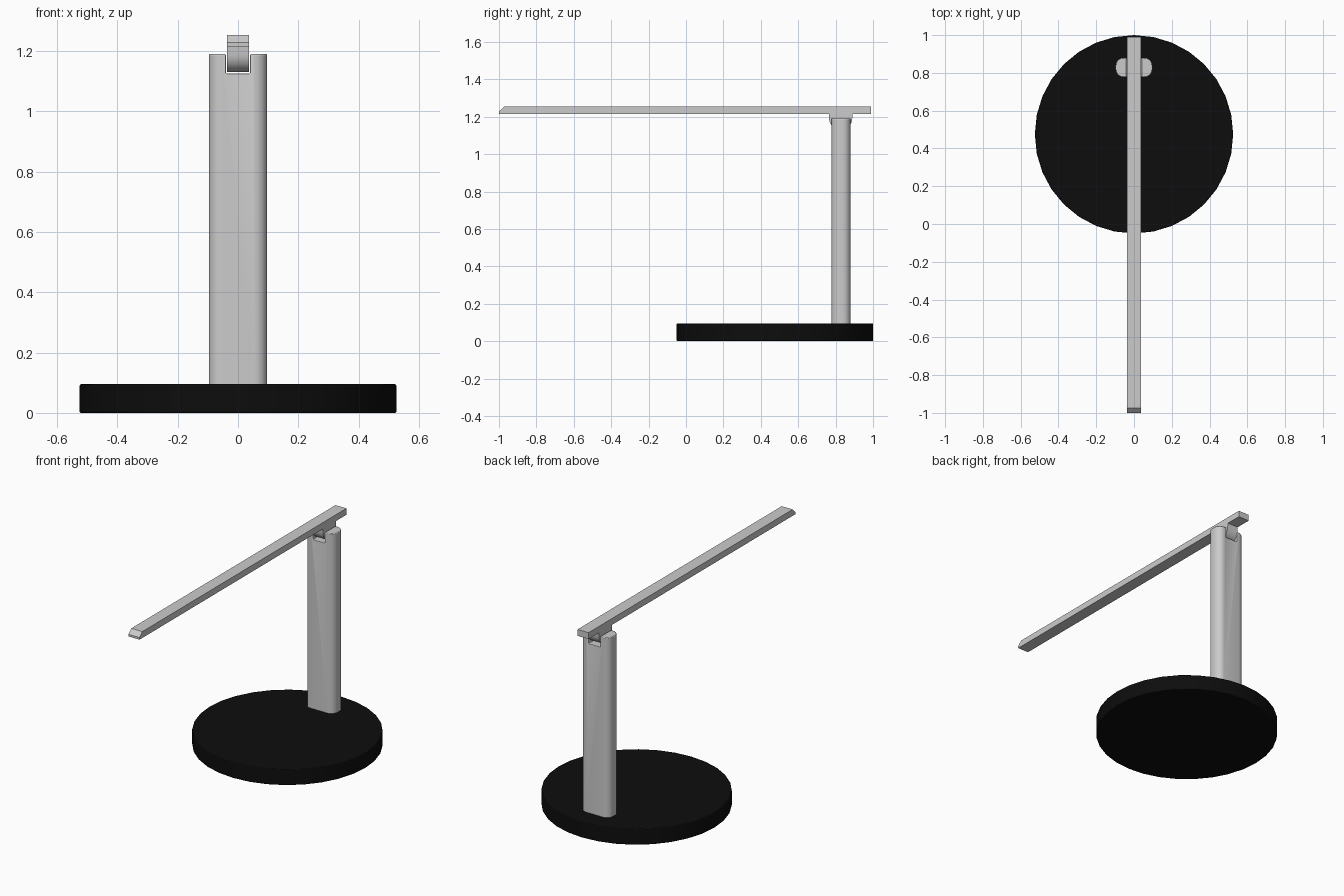
import bpy, bmesh, math

if "Cube" in bpy.data.objects:
    bpy.data.objects.remove(bpy.data.objects["Cube"])


def prism(name, pts, to3d, depth_vec):
    """Extrude a closed 2D profile into a solid."""
    bm = bmesh.new()
    f = bm.faces.new([bm.verts.new(to3d(a, b)) for a, b in pts])
    r = bmesh.ops.extrude_face_region(bm, geom=[f])
    bmesh.ops.translate(bm, vec=depth_vec, verts=[g for g in r['geom'] if isinstance(g, bmesh.types.BMVert)])
    bmesh.ops.recalc_face_normals(bm, faces=bm.faces)
    me = bpy.data.meshes.new(name)
    bm.to_mesh(me)
    bm.free()
    ob = bpy.data.objects.new(name, me)
    bpy.context.collection.objects.link(ob)
    return ob


def bevel(ob, width, segments=2):
    m = ob.modifiers.new("bevel", 'BEVEL')
    m.width, m.segments, m.limit_method = width, segments, 'ANGLE'
    m.angle_limit = math.radians(40)


def smooth(ob):
    bpy.ops.object.select_all(action='DESELECT')
    ob.select_set(True)
    bpy.context.view_layer.objects.active = ob
    bpy.ops.object.shade_smooth_by_angle(angle=math.radians(35))


# round black base
bpy.ops.mesh.primitive_cylinder_add(vertices=32, radius=0.525, depth=0.095, location=(0, 0.475, 0.0475))
base = bpy.context.object
base.name = "base"
black = bpy.data.materials.new("black")
black.diffuse_color = (0.004, 0.004, 0.004, 1)
black.use_nodes = True
black.node_tree.nodes["Principled BSDF"].inputs["Base Color"].default_value = black.diffuse_color
base.data.materials.append(black)
bevel(base, 0.004)
smooth(base)

# column: front outline with a notch for the hinge, rounded vertical corners
W, Y0, Y1, R = 0.097, 0.777, 0.88, 0.042
section = []
for cx, cy, a0 in ((W - R, Y1 - R, 0), (R - W, Y1 - R, 90), (R - W, Y0 + R, 180), (W - R, Y0 + R, 270)):
    for i in range(7):
        a = math.radians(a0 + i * 15)
        section.append((cx + R * math.cos(a), cy + R * math.sin(a)))
column = prism("column", section, lambda a, b: (a, b, 0.09), (0, 0, 1.1))

notch = [(-0.04, 1.125), (0.04, 1.125), (0.04, 1.25), (-0.04, 1.25)]
cutter = prism("notch_cutter", notch, lambda a, b: (a, 0.7, b), (0, 0.3, 0))
cutter.hide_render = True
cutter.hide_viewport = True
cut = column.modifiers.new("notch", 'BOOLEAN')
cut.object, cut.operation, cut.solver = cutter, 'DIFFERENCE', 'EXACT'
bevel(column, 0.004)
smooth(column)

# hinge: half-round knuckle sitting in the notch
hinge_pts = [(0.763, 1.22)]
for i in range(17):
    a = math.pi + math.pi * i / 16
    hinge_pts.append((0.827 + 0.062 * math.cos(a), 1.192 + 0.062 * math.sin(a)))
hinge_pts.append((0.891, 1.22))
hinge = prism("hinge", hinge_pts, lambda a, b: (-0.037, a, b), (0.074, 0, 0))
smooth(hinge)

# lamp arm with slanted front tip
arm_pts = [(-1.0, 1.215), (0.99, 1.215), (0.99, 1.254), (-0.973, 1.254), (-1.0, 1.228)]
arm = prism("lamp_arm", arm_pts, lambda a, b: (-0.037, a, b), (0.074, 0, 0))
